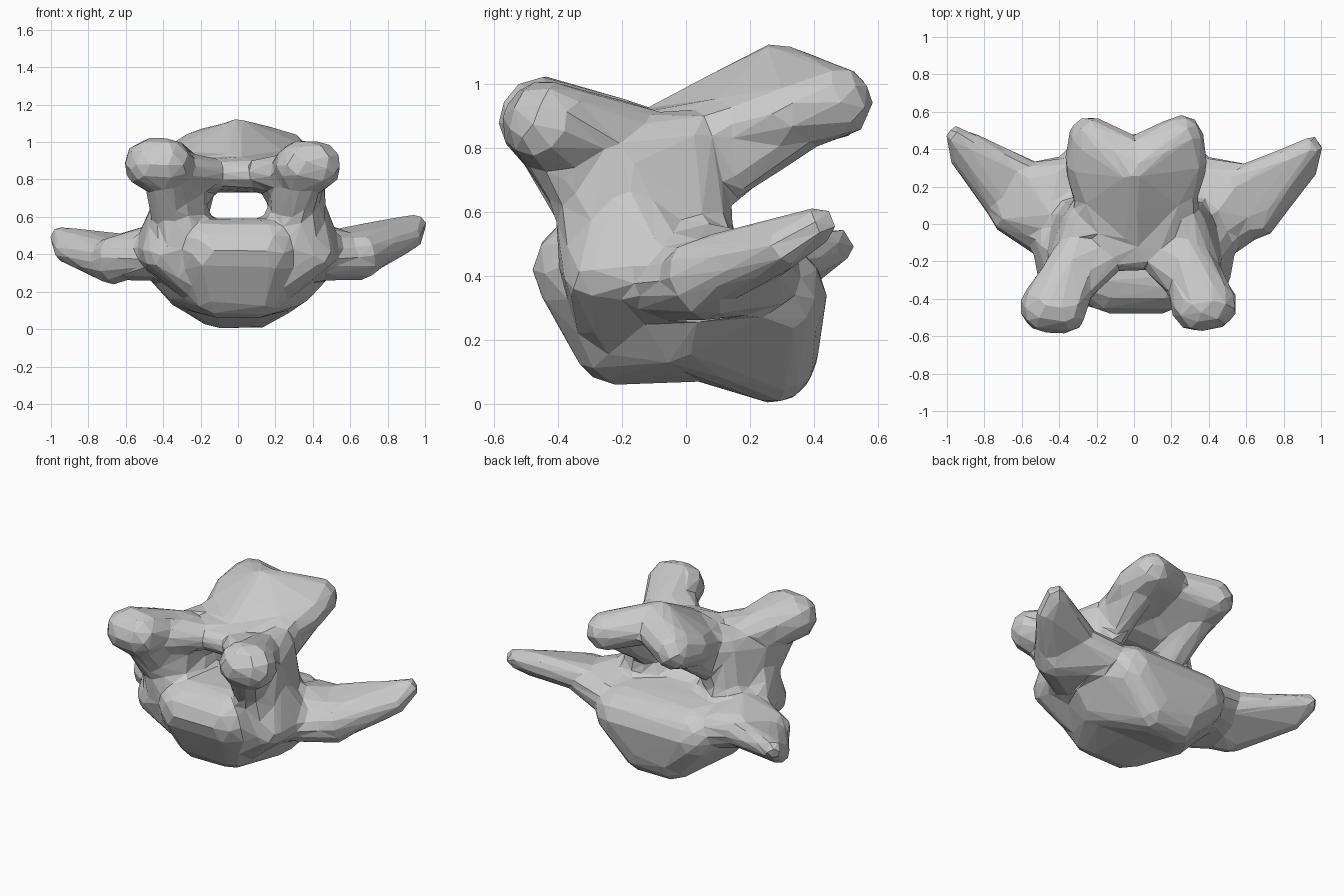
import bpy, bmesh
from mathutils import Vector, Matrix

cube = bpy.data.objects.get("Cube")
if cube:
    bpy.data.objects.remove(cube)

bone = bpy.data.materials.new("bone_grey")
bone.use_nodes = True
colour = (0.6, 0.6, 0.6, 1)
bone.diffuse_color = colour
bone.node_tree.nodes["Principled BSDF"].inputs["Base Color"].default_value = colour

bm = bmesh.new()


def lump(balls):
    """Add the convex hull around a group of balls (x, y, z, radius)."""
    part = bmesh.new()
    for x, y, z, r in balls:
        bmesh.ops.create_icosphere(part, subdivisions=2, radius=r,
                                   matrix=Matrix.Translation((x, y, z)))
    points = [v.co.copy() for v in part.verts]
    part.free()
    verts = [bm.verts.new(p) for p in points]
    hull = bmesh.ops.convex_hull(bm, input=verts)
    loose = {v for v in hull["geom_interior"] if isinstance(v, bmesh.types.BMVert)}
    bmesh.ops.delete(bm, geom=list(loose), context="VERTS")


def both(balls):
    """Balls plus their mirror images."""
    return balls + [(-x, y, z, r) for x, y, z, r in balls]


def side(balls, s, shift=(0, 0, 0)):
    """Balls on one side, with the outer end moved a little."""
    out = []
    for x, y, z, r in balls:
        p = Vector((x, y, z)) + Vector(shift) * min(1, abs(x))
        out.append((p.x * s, p.y, p.z, r))
    return out


# Rounded main body, front and rear halves
lump(both([(0.15, -0.31, 0.42, 0.17), (0.12, -0.22, 0.2, 0.14),
           (0.27, 0, 0.24, 0.14), (0.36, 0, 0.38, 0.15),
           (0.2, -0.05, 0.47, 0.12), (0.1, 0.05, 0.2, 0.13)]))
lump(both([(0.1, 0.27, 0.14, 0.14), (0.26, 0.27, 0.34, 0.17),
           (0.27, 0, 0.24, 0.14), (0.38, 0.05, 0.38, 0.15),
           (0.12, 0.05, 0.2, 0.13)]))

# Bridge over the central canal
lump(both([(0.1, -0.17, 0.83, 0.08), (0.2, 0.08, 0.85, 0.1),
           (0.1, 0.04, 0.81, 0.08)]))

wing_root = [(0.4, -0.1, 0.38, 0.12), (0.4, 0.24, 0.4, 0.12),
             (0.66, 0.06, 0.38, 0.12), (0.57, 0.24, 0.44, 0.09),
             (0.43, 0.04, 0.48, 0.09)]
wing_tip = [(0.66, 0.06, 0.38, 0.12), (0.57, 0.24, 0.44, 0.09),
            (0.95, 0.44, 0.53, 0.06), (0.92, 0.33, 0.46, 0.07)]
pillar = [(0.33, -0.25, 0.45, 0.15), (0.3, 0.02, 0.52, 0.13),
          (0.32, -0.22, 0.75, 0.15), (0.27, 0.0, 0.8, 0.12),
          (0.33, -0.29, 0.62, 0.12)]
canal_corners = [[(0.17, -0.1, 0.78, 0.07), (0.17, 0.04, 0.78, 0.07),
                  (0.27, -0.05, 0.68, 0.09)],
                 [(0.18, -0.15, 0.55, 0.06), (0.18, 0.04, 0.54, 0.06),
                  (0.27, -0.06, 0.66, 0.09)]]
front_lobe = [(0.44, -0.43, 0.88, 0.14), (0.35, -0.44, 0.88, 0.14),
              (0.29, -0.15, 0.82, 0.12)]
lobe_web = [(0.3, -0.33, 0.84, 0.11), (0.1, -0.17, 0.83, 0.08),
            (0.29, -0.15, 0.82, 0.12)]
lobe_base = [(0.36, -0.42, 0.84, 0.12), (0.33, -0.28, 0.62, 0.12),
             (0.3, -0.2, 0.78, 0.12)]
shoulder = [(0.4, -0.27, 0.41, 0.12), (0.36, -0.2, 0.62, 0.12),
            (0.45, -0.06, 0.42, 0.11), (0.24, -0.22, 0.3, 0.14)]
rear_lobe = [(0, 0.28, 1.05, 0.08), (0.24, 0.46, 0.94, 0.12),
             (0.28, 0.32, 0.91, 0.1), (0.22, 0.14, 0.85, 0.11),
             (0, -0.1, 0.85, 0.08), (0, 0.38, 0.99, 0.09)]
rear_root = [(0.24, 0.33, 0.87, 0.1), (0.22, 0.07, 0.67, 0.08),
             (0.23, 0.1, 0.85, 0.1)]

for s in (-1, 1):
    wing_shift = (0, -0.03, 0.03) if s > 0 else (0, 0.03, -0.04)
    lobe_shift = (-0.05, 0, -0.02) if s > 0 else (0.08, -0.03, 0.01)
    crest_shift = (0.06, 0.03, 0) if s > 0 else (-0.02, 0, 0)
    # Side wings
    lump(side(wing_root, s))
    lump(side(wing_tip, s, wing_shift))
    # Pillars and rounded corners beside the canal
    lump(side(pillar, s))
    lump(side(shoulder, s))
    for corner in canal_corners:
        lump(side(corner, s))
    # Forward knobs
    for knob in (front_lobe, lobe_web, lobe_base):
        lump(side(knob, s, lobe_shift))
    # Rear forked crest
    lump(side(rear_lobe, s, crest_shift))
    lump(side(rear_root, s, crest_shift))

mesh = bpy.data.meshes.new("vertebra")
bm.to_mesh(mesh)
bm.free()
mesh.materials.append(bone)
vertebra = bpy.data.objects.new("vertebra", mesh)
bpy.context.collection.objects.link(vertebra)

# Fuse the lumps, soften the joins, then facet
fuse = vertebra.modifiers.new("fuse", "REMESH")
fuse.mode = "VOXEL"
fuse.voxel_size = 0.02
soften = vertebra.modifiers.new("soften", "SMOOTH")
soften.factor = 0.5
soften.iterations = 12
facet = vertebra.modifiers.new("facet", "DECIMATE")
facet.ratio = 0.025
